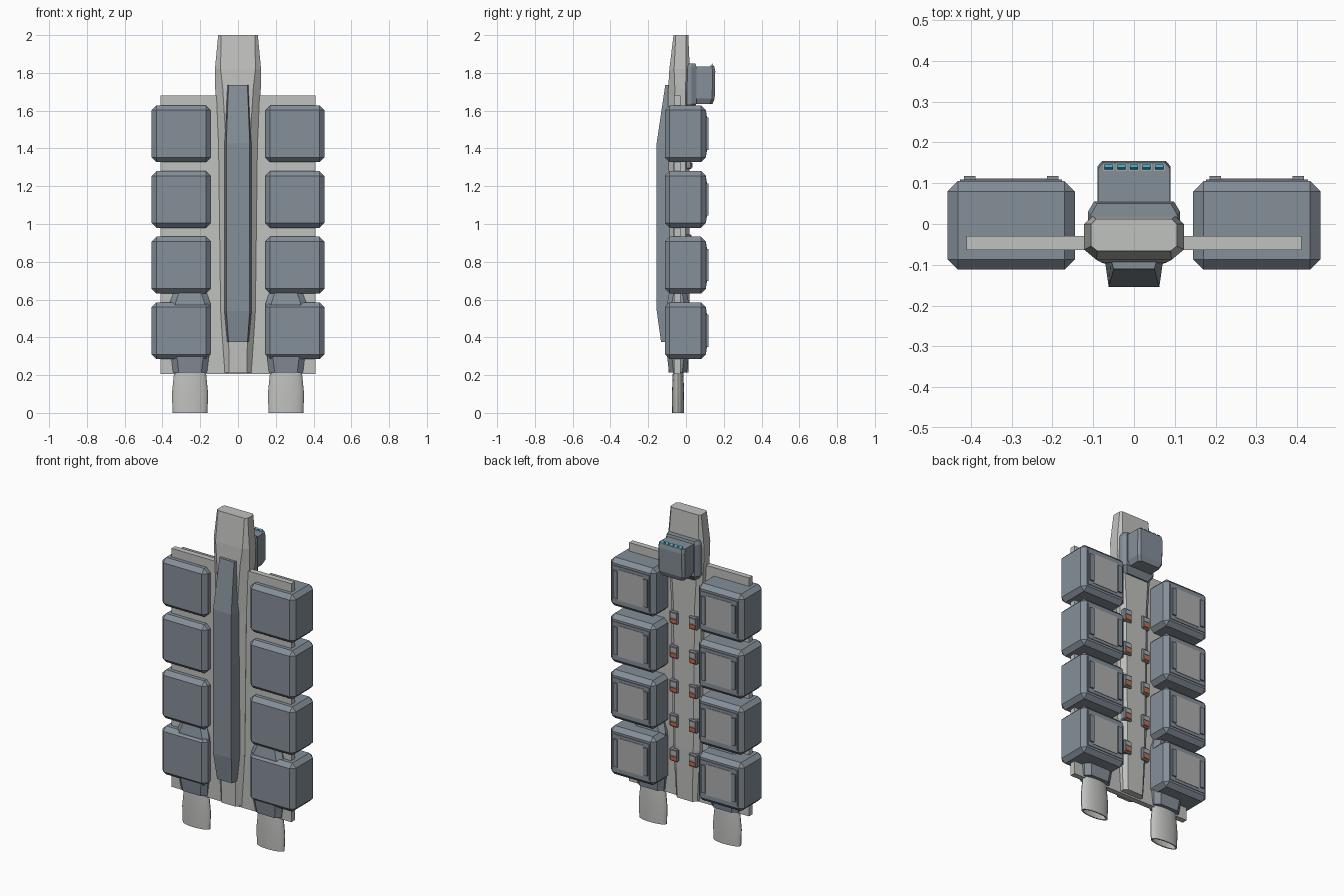
import bpy, bmesh, math
from mathutils import Matrix

if "Cube" in bpy.data.objects:
    bpy.data.objects.remove(bpy.data.objects["Cube"])


def material(name, rgb):
    m = bpy.data.materials.new(name)
    m.diffuse_color = (*rgb, 1)
    m.use_nodes = True
    m.node_tree.nodes["Principled BSDF"].inputs["Base Color"].default_value = m.diffuse_color
    return m


LIGHT = material("light_hull_grey", (0.53, 0.54, 0.52))
BLUE = material("blue_grey", (0.235, 0.275, 0.315))
PANEL = material("panel_grey", (0.42, 0.43, 0.42))
DARK = material("dark_grey", (0.10, 0.11, 0.12))
ORANGE = material("orange", (0.62, 0.14, 0.05))
CYAN = material("cyan_glass", (0.06, 0.50, 0.72))


def finish(name, bm, mat):
    bmesh.ops.recalc_face_normals(bm, faces=bm.faces)
    me = bpy.data.meshes.new(name)
    bm.to_mesh(me)
    bm.free()
    me.materials.append(mat)
    ob = bpy.data.objects.new(name, me)
    bpy.context.collection.objects.link(ob)
    return ob


def box(name, x, y, z, mat, bevel=0):
    """Box from (min, max) ranges, with optional flat chamfer."""
    bm = bmesh.new()
    size = (x[1] - x[0], y[1] - y[0], z[1] - z[0], 1)
    mid = (sum(x) / 2, sum(y) / 2, sum(z) / 2)
    bmesh.ops.create_cube(bm, size=1, matrix=Matrix.Translation(mid) @ Matrix.Diagonal(size))
    ob = finish(name, bm, mat)
    if bevel:
        mod = ob.modifiers.new("chamfer", 'BEVEL')
        mod.width, mod.segments = bevel, 1
    return ob


def loft(name, rings, mat):
    """Skin a closed solid over rings of equal point count."""
    bm = bmesh.new()
    vs = [[bm.verts.new(p) for p in r] for r in rings]
    n = len(vs[0])
    for a, b in zip(vs, vs[1:]):
        for i in range(n):
            bm.faces.new((a[i], a[(i + 1) % n], b[(i + 1) % n], b[i]))
    bm.faces.new(vs[0])
    bm.faces.new(vs[-1])
    return finish(name, bm, mat)


def octagon(z, hw, y0, y1, front, back, cx=0):
    """Rectangle with separate (x, y) corner cuts for front and back."""
    (fx, fy), (bx, by) = front, back
    half = [(hw - fx, y0), (hw, y0 + fy), (hw, y1 - by), (hw - bx, y1)]
    pts = half + [(-x, y) for x, y in reversed(half)]
    return [(cx + x, y, z) for x, y in pts]


# Main hull spine
F, B = (0.04, 0.035), (0.03, 0.022)
loft("hull", [octagon(z, hw, y0, y1, f, b) for z, hw, y0, y1, f, b in [
    (0.215, 0.072, -0.092, 0.012, (0.025, 0.03), (0.02, 0.02)),
    (0.54, 0.092, -0.10, 0.018, F, B),
    (1.43, 0.103, -0.10, 0.02, F, B),
    (1.72, 0.121, -0.094, 0.02, F, B),
    (1.82, 0.122, -0.088, 0.02, (0.03, 0.025), (0.02, 0.02)),
    (2.0, 0.105, -0.066, 0.012, (0.015, 0.012), (0.012, 0.012))]], LIGHT)

# Keel along the front of the hull
loft("keel", [[(-b, -0.085, z), (b, -0.085, z), (f, y, z), (-f, y, z)]
              for z, b, f, y in [(0.375, 0.057, 0.05, -0.132), (0.54, 0.072, 0.062, -0.155),
                                 (1.43, 0.072, 0.062, -0.155), (1.735, 0.057, 0.05, -0.11)]], BLUE)

# Flat backbone plate carrying the pods
box("pod_plate", (-0.41, 0.41), (-0.064, -0.03), (0.205, 1.68), LIGHT)

for s in (-1, 1):
    side = "left" if s < 0 else "right"

    # Cargo pods with rear door panel, frame and two rails
    for i in range(4):
        cz, cx = 0.435 + 0.3475 * i, 0.301 * s
        tag = f"{side}_{i + 1}"
        box("pod_" + tag, (cx - 0.156, cx + 0.156), (-0.112, 0.105), (cz - 0.15, cz + 0.15), BLUE, 0.025)
        box("door_frame_" + tag, (cx - 0.125, cx + 0.125), (0.10, 0.109), (cz - 0.112, cz + 0.112), BLUE)
        box("door_panel_" + tag, (cx - 0.088, cx + 0.088), (0.105, 0.112), (cz - 0.095, cz + 0.095), PANEL)
        for r in (-1, 1):
            rx = cx + 0.102 * r
            box("door_rail_" + tag, (rx - 0.014, rx + 0.014), (0.105, 0.118), (cz - 0.085, cz + 0.085), BLUE)

    # Docking hatches down the rear of the hull
    for i in range(5):
        z, x = 0.48 + 0.2125 * i, 0.066 * s
        tag = f"{side}_{i + 1}"
        box("hatch_" + tag, (x - 0.029, x + 0.029), (-0.005, 0.030), (z - 0.04, z + 0.04), BLUE, 0.006)
        box("hatch_cover_" + tag, (x - 0.02, x + 0.02), (0.028, 0.034), (z + 0.004, z + 0.03), PANEL)
        box("hatch_light_" + tag, (x - 0.02, x + 0.02), (0.028, 0.034), (z - 0.03, z - 0.008), ORANGE)

    # Engine housing
    cx = 0.254 * s
    loft("engine_housing_" + side, [octagon(z, hw, y0, y1, (0.03, 0.025), (0.03, 0.025), cx)
         for z, hw, y0, y1 in [(0.215, 0.09, -0.09, 0.005), (0.30, 0.1, -0.10, 0.015),
                               (0.58, 0.108, -0.10, 0.015), (0.66, 0.08, -0.085, 0.0)]], BLUE)

    # Hollow oval nozzle, dark inside at the far end
    def oval(z, rx, ry):
        return [(cx + rx * math.cos(t), -0.042 + ry * math.sin(t), z)
                for t in (2 * math.pi * k / 24 for k in range(24))]
    nozzle = loft("nozzle_" + side, [oval(0.23, 0.083, 0.027), oval(0.19, 0.087, 0.029),
                                     oval(0.10, 0.096, 0.032), oval(0.0, 0.092, 0.031),
                                     oval(0.0, 0.082, 0.024), oval(0.12, 0.076, 0.021)], LIGHT)
    nozzle.data.materials.append(DARK)
    for p in nozzle.data.polygons:
        if len(p.vertices) > 4 and p.center.z < 0.15:
            p.material_index = 1
    bpy.context.view_layer.objects.active = nozzle
    nozzle.select_set(True)
    bpy.ops.object.shade_smooth_by_angle()
    nozzle.select_set(False)

# Bridge mount and bridge cabin behind the hull
loft("bridge_mount", [octagon(z, hw, 0.0, y1, (0.005, 0.005), (0.015, 0.025))
                      for z, hw, y1 in [(1.60, 0.09, 0.03), (1.635, 0.113, 0.055),
                                        (1.83, 0.113, 0.055), (1.85, 0.105, 0.05)]], BLUE)
loft("bridge_cabin", [octagon(z, hw, 0.045, y1, (0.005, 0.005), (0.012, 0.014))
                      for z, hw, y1 in [(1.635, 0.075, 0.14), (1.665, 0.09, 0.152),
                                        (1.81, 0.09, 0.155), (1.835, 0.088, 0.15)]], BLUE)

# Row of framed wedge windows on top of the cabin
for k in range(-2, 3):
    x = 0.031 * k
    box("window_frame", (x - 0.0125, x + 0.0125), (0.131, 0.149), (1.83, 1.838), LIGHT)
    loft("window", [[(x + d, 0.133, 1.836), (x + d, 0.147, 1.836), (x + d, 0.138, 1.85)]
                    for d in (-0.01, 0.01)], CYAN)
